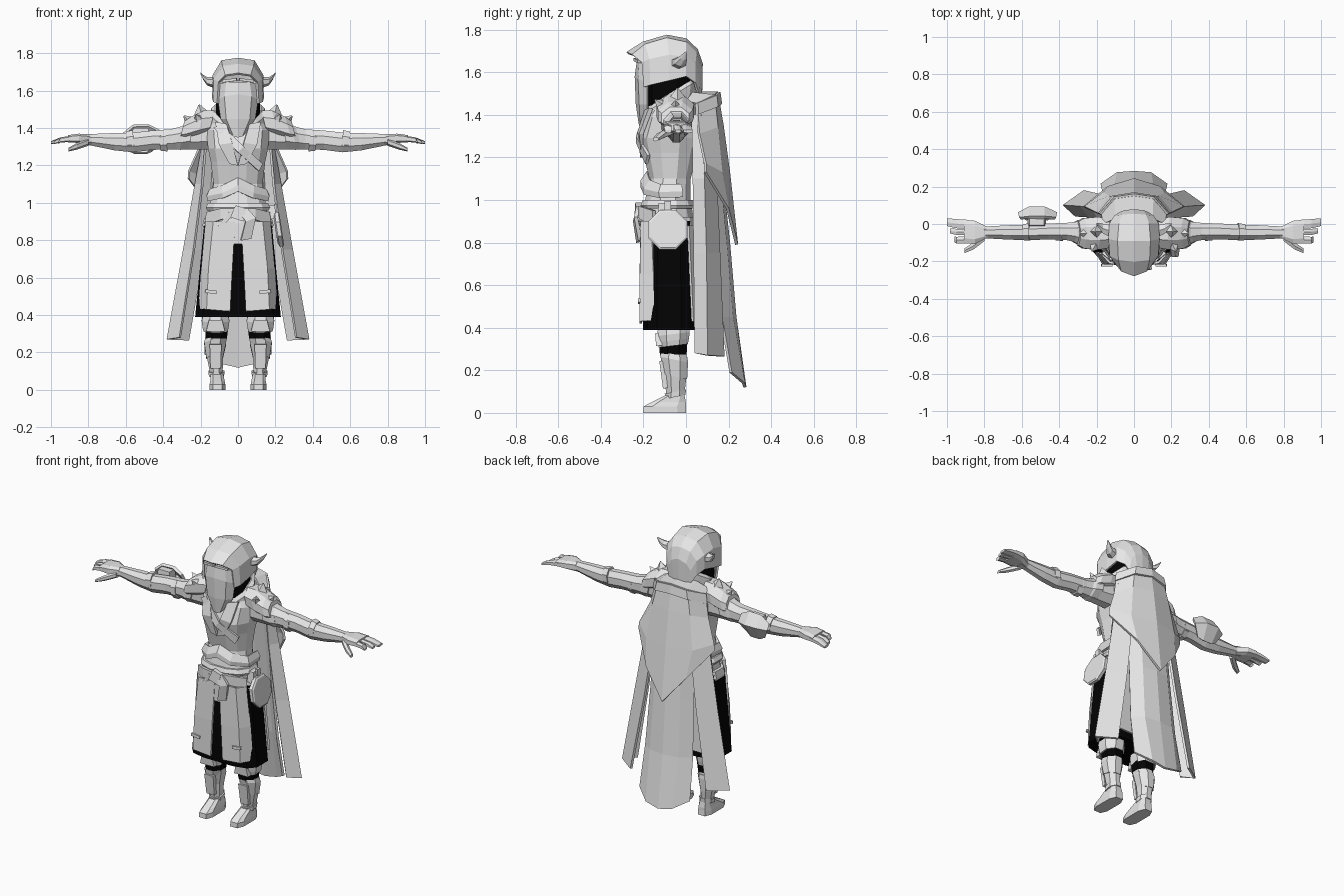
import bpy, bmesh, math
from mathutils import Vector, Matrix


def material(name, c):
    m = bpy.data.materials.new(name)
    m.diffuse_color = (*c, 1)
    return m


GREY = material("light_grey", (0.8, 0.8, 0.8))
BLACK = material("black", (0.001, 0.001, 0.001))


def finish(name, bm, mat=GREY, mirror=False, thick=0, rule=None):
    bmesh.ops.recalc_face_normals(bm, faces=bm.faces)
    me = bpy.data.meshes.new(name)
    if rule:
        for f in bm.faces:
            f.material_index = int(rule(f.calc_center_median()))
    bm.to_mesh(me)
    bm.free()
    me.materials.append(mat)
    me.materials.append(BLACK)
    ob = bpy.data.objects.new(name, me)
    bpy.context.collection.objects.link(ob)
    if mirror:
        m = ob.modifiers.new("mirror", 'MIRROR')
        m.use_clip = True
        m.merge_threshold = 0.0005
    if thick:
        s = ob.modifiers.new("thickness", 'SOLIDIFY')
        s.thickness = thick
        s.offset = 0
    return ob


def loft(name, rings, n=10, axis='z', power=1.0, slope=0, caps=True, **kw):
    """Rings: (position, centre a, centre b, radius a, radius b) along an axis."""
    bm = bmesh.new()
    loops = []
    for t, ca, cb, ra, rb in rings:
        loop = []
        for i in range(n):
            w = 2 * math.pi * (i + 0.5) / n
            c, s = math.cos(w), math.sin(w)
            a = ra * math.copysign(abs(c) ** power, c)
            b = rb * math.copysign(abs(s) ** power, s)
            p = (ca + a, cb + b, t + slope * b) if axis == 'z' else (t + slope * b, ca + a, cb + b)
            loop.append(bm.verts.new(p))
        loops.append(loop)
    for A, B in zip(loops, loops[1:]):
        for i in range(n):
            bm.faces.new((A[i], A[(i + 1) % n], B[(i + 1) % n], B[i]))
    if caps:
        bm.faces.new(loops[0])
        bm.faces.new(loops[-1])
    return finish(name, bm, **kw)


def sheet(name, rows, thick=0.012, mirror=True, **kw):
    """Thin panel through a small grid of points."""
    bm = bmesh.new()
    g = [[bm.verts.new(p) for p in r] for r in rows]
    for A, B in zip(g, g[1:]):
        for i in range(len(A) - 1):
            bm.faces.new((A[i], A[i + 1], B[i + 1], B[i]))
    return finish(name, bm, mirror=mirror, thick=thick, **kw)


def box(name, loc, size, rot=(0, 0, 0), taper=1.0, **kw):
    bm = bmesh.new()
    bmesh.ops.create_cube(bm, size=1)
    R = Matrix.Rotation(rot[2], 4, 'Z') @ Matrix.Rotation(rot[1], 4, 'Y') @ Matrix.Rotation(rot[0], 4, 'X')
    for v in bm.verts:
        k = taper if v.co.z > 0 else 1
        v.co = R @ Vector((v.co.x * size[0] * k, v.co.y * size[1] * k, v.co.z * size[2])) + Vector(loc)
    return finish(name, bm, **kw)


def spike(name, a, b, r, n=4, **kw):
    a, b = Vector(a), Vector(b)
    bm = bmesh.new()
    bmesh.ops.create_cone(bm, segments=n, radius1=r, radius2=0.004, depth=(b - a).length, cap_ends=True)
    bm.transform(Matrix.Translation((a + b) / 2) @ (b - a).to_track_quat('Z', 'Y').to_matrix().to_4x4())
    return finish(name, bm, **kw)


# Head: neck, hood running from brim to nape, face mask, collar and ears
loft("neck", [(1.4, 0, -.08, .118, .1), (1.6, 0, -.08, .122, .11)], 12, power=.8, mat=BLACK)
sheet("hood", [[(0, -.276, 1.69), (.065, -.25, 1.68), (.1, -.205, 1.645), (.108, -.195, 1.53)],
               [(0, -.2, 1.738), (.08, -.19, 1.728), (.124, -.17, 1.66), (.128, -.165, 1.54)],
               [(0, -.09, 1.77), (.085, -.09, 1.757), (.131, -.08, 1.68), (.132, -.08, 1.56)],
               [(0, 0, 1.753), (.078, 0, 1.737), (.127, 0, 1.67), (.128, 0, 1.58)],
               [(0, .05, 1.705), (.062, .045, 1.69), (.102, .04, 1.64), (.102, .04, 1.55)],
               [(0, .073, 1.64), (.05, .068, 1.62), (.075, .058, 1.58), (.075, .056, 1.5)],
               [(0, .07, 1.5), (.03, .068, 1.495), (.05, .062, 1.49), (.07, .055, 1.485)]])
sheet("mask", [[(0, -.226, 1.645), (.06, -.215, 1.645), (.1, -.185, 1.635)],
               [(0, -.235, 1.58), (.07, -.22, 1.57), (.104, -.18, 1.55)],
               [(0, -.23, 1.45), (.06, -.215, 1.45), (.088, -.18, 1.45)],
               [(0, -.215, 1.35), (.022, -.21, 1.358), (.045, -.18, 1.385)]])
box("brow_bar", (.045, -.228, 1.655), (.08, .02, .014), (0, .12, .25), mirror=True)
loft("collar", [(1.38, 0, -.07, .155, .115), (1.485, 0, -.07, .148, .13), (1.505, 0, -.07, .128, .118)],
     12, slope=.62)
loft("ear", [(.115, -.04, 1.64, .042, .032), (.165, -.025, 1.65, .03, .022), (.185, -.01, 1.67, .018, .014),
             (.2, 0, 1.693, .006, .004)], 6, 'x', mirror=True)

# Torso, chest guard and belly guard
loft("torso", [(.85, 0, -.075, .18, .125), (1.0, 0, -.085, .152, .11), (1.1, 0, -.075, .135, .1),
               (1.22, 0, -.075, .15, .13), (1.29, 0, -.075, .165, .148), (1.39, 0, -.065, .175, .125),
               (1.47, 0, -.05, .13, .1)], 12, power=.85)
sheet("lapel", [[(.06, -.185, 1.42), (.12, -.165, 1.43)], [(.03, -.218, 1.32), (.1, -.21, 1.31)],
                [(0, -.205, 1.2), (.045, -.2, 1.21)]], .02)
sheet("chest_strap", [[(-.13, -.185, 1.4), (-.09, -.185, 1.42)], [(0, -.228, 1.27), (.03, -.228, 1.3)],
                      [(.11, -.185, 1.17), (.13, -.175, 1.21)]], .015, mirror=False)
sheet("belly_guard", [[(0, -.178, 1.13), (.08, -.165, 1.09), (.145, -.115, 1.07), (.145, -.02, 1.07)],
                      [(0, -.205, 1.09), (.08, -.19, 1.05), (.16, -.125, 1.035), (.16, -.015, 1.04)],
                      [(0, -.205, 1.06), (.08, -.19, 1.025), (.155, -.12, 1.01), (.155, -.015, 1.015)]], .018)

# Belts, knot, sash tails and hip gear
loft("waist_belt", [(.96, 0, -.085, .17, .125), (.975, 0, -.085, .178, .132), (1.0, 0, -.085, .165, .122)],
     12, power=.85)
loft("hip_belt", [(.865, 0, -.08, .19, .13), (.88, 0, -.08, .196, .136), (.92, 0, -.08, .186, .13)],
     12, power=.85)
box("sash_knot", (.005, -.22, .945), (.075, .045, .07), (0, .3, 0), .8)
sheet("long_sash_tail", [[(0, -.225, .96), (.05, -.225, .97)], [(.04, -.24, .9), (.095, -.235, .92)],
                         [(.015, -.225, .8), (.07, -.215, .81)]], .018, mirror=False)
sheet("short_sash_tail", [[(-.05, -.222, .95), (0, -.225, .97)], [(-.1, -.212, .875), (-.06, -.217, .9)],
                          [(-.155, -.172, .855), (-.13, -.185, .9)]], .018, mirror=False)
sheet("side_sash", [[(.02, -.222, .97), (.09, -.21, .97), (.165, -.15, .95)],
                    [(.02, -.222, .93), (.09, -.21, .91), (.17, -.15, .88)]], .02)
loft("hip_disc", [(.2, -.085, .86, .085, .08), (.208, -.085, .86, .1, .1),
                  (.228, -.085, .86, .1, .1), (.234, -.085, .86, .09, .09)], 8, 'x', slope=-.15)
box("hip_pouch", (.18, -.1, .95), (.045, .07, .07), taper=.8)
box("disc_strap", (.2, -.085, .965), (.015, .03, .06))

# Skirt: dark underlayer, light front panels, centre flap and tabs
loft("skirt", [(.9, 0, -.08, .183, .12), (.6, 0, -.08, .213, .125), (.39, 0, -.08, .234, .125)],
     12, power=.6, mat=BLACK)
box("centre_flap", (0, -.205, .835), (.09, .014, .11))
sheet("skirt_panel", [[(.015, -.208, .9), (.13, -.207, .9), (.17, -.16, .9)],
                      [(.03, -.212, .65), (.155, -.212, .65), (.192, -.15, .65)],
                      [(.042, -.212, .42), (.165, -.212, .43), (.206, -.145, .435)]], .012)
sheet("skirt_back_panel", [[(0, .045, .88), (.13, .045, .88), (.17, .01, .88)],
                           [(0, .052, .43), (.16, .052, .43), (.2, .03, .43)]])
box("skirt_tab", (.145, -.22, .525), (.06, .012, .018), (0, -.12, 0), mirror=True)

# Legs and boots
loft("leg", [(.45, .12, -.06, .07, .07), (.33, .115, -.06, .068, .072), (.275, .115, -.06, .06, .068),
             (.2, .125, -.05, .05, .06), (.08, .115, -.05, .035, .045), (.04, .11, -.05, .035, .045)],
     8, mirror=True, rule=lambda c: c.z > .27)
loft("thigh_wrap", [(.315, .12, -.06, .07, .074), (.34, .12, -.06, .076, .08), (.37, .12, -.06, .08, .084),
                    (.41, .12, -.06, .072, .076)], 8, slope=.12, mirror=True)
box("knee_guard", (.12, -.13, .345), (.1, .03, .06), (.15, 0, 0), .7, mirror=True)
loft("boot_cuff", [(.17, .125, -.05, .048, .06), (.25, .122, -.055, .064, .07), (.275, .12, -.055, .058, .066)],
     8, slope=-.2, mirror=True)
box("shin_guard", (.12, -.105, .18), (.055, .022, .13), (.12, 0, 0), 1.15, mirror=True)
loft("ankle_band", [(.075, .115, -.05, .044, .052), (.1, .115, -.05, .046, .054)], 8, slope=.2, mirror=True)
loft("foot", [(0, .11, -.1, .044, .106), (.03, .11, -.1, .044, .104), (.05, .11, -.082, .04, .085),
              (.085, .113, -.05, .035, .045)], 8, power=.6, mirror=True)

# Arms, shoulder guards and hands
loft("arm", [(.15, -.045, 1.36, .075, .08), (.28, -.045, 1.35, .065, .07), (.36, -.04, 1.34, .05, .058),
             (.46, -.04, 1.335, .046, .056), (.56, -.045, 1.323, .045, .057), (.66, -.045, 1.327, .042, .05),
             (.78, -.045, 1.337, .035, .034), (.83, -.045, 1.34, .04, .028)], 8, 'x', mirror=True)
for x, r in ((.4, .062), (.575, .06)):
    loft("arm_band", [(x - .018, -.042, 1.333, r - .01, r), (x + .018, -.044, 1.33, r - .014, r - .004)],
         8, 'x', slope=.1, mirror=True)
loft("shoulder_guard", [(.14, -.05, 1.43, .085, .07), (.2, -.05, 1.42, .095, .08),
                        (.27, -.05, 1.395, .088, .07), (.3, -.05, 1.385, .07, .055)], 8, 'x', slope=-.25, mirror=True)
loft("upper_arm_guard", [(.25, -.045, 1.36, .078, .076), (.3, -.045, 1.35, .07, .072),
                         (.325, -.045, 1.345, .055, .058)], 8, 'x', slope=-.15, mirror=True)
spike("shoulder_spike", (.19, -.04, 1.45), (.208, -.04, 1.525), .06, mirror=True)
spike("front_stud", (.2, -.1, 1.43), (.225, -.145, 1.47), .045, mirror=True)
spike("outer_stud", (.24, -.05, 1.42), (.29, -.05, 1.465), .045, mirror=True)
loft("palm", [(.79, -.045, 1.338, .034, .03), (.85, -.045, 1.345, .065, .026),
              (.91, -.04, 1.343, .066, .02)], 8, 'x', power=.6, mirror=True)
for i, (tip, r) in enumerate(((.96, .02), (.985, .018), (1.0, .027))):
    y = -.086 + i * .042
    loft("finger", [(.89, y, 1.343, r, .016), (.95, y * 1.05 + .004, 1.336, r, .014),
                    (tip, y * 1.1 + .012, 1.322, r * .85, .008)], 6, 'x', power=.7, mirror=True)
loft("thumb", [(.8, -.07, 1.325, .025, .02), (.86, -.118, 1.303, .022, .018),
               (.905, -.142, 1.285, .015, .01)], 6, 'x', mirror=True)

# Forearm shield on one side
sheet("forearm_shield", [[(-.61, .03, 1.37), (-.56, .035, 1.412), (-.48, .035, 1.415), (-.42, .03, 1.385)],
                         [(-.615, .055, 1.34), (-.56, .085, 1.35), (-.48, .085, 1.35), (-.415, .055, 1.34)],
                         [(-.58, .025, 1.28), (-.55, .035, 1.265), (-.49, .035, 1.265), (-.46, .025, 1.28)]],
      .018, mirror=False)
box("shield_mount", (-.52, .02, 1.355), (.1, .07, .09), taper=.8)

# Cape: shoulder mantle, back tail and side tails
sheet("mantle", [[(0, .04, 1.5), (.1, .03, 1.5), (.16, 0, 1.46)],
                 [(0, .145, 1.505), (.1, .13, 1.49), (.17, .05, 1.45)],
                 [(0, .17, 1.35), (.13, .145, 1.34), (.2, .06, 1.31)],
                 [(0, .2, 1.13), (.16, .165, 1.13), (.262, .09, 1.17)],
                 [(0, .238, .79), (.14, .195, .96), (.265, .09, 1.13)]], .014)
sheet("mantle_rim", [[(0, .15, 1.505), (.1, .135, 1.49), (.175, .05, 1.455)],
                     [(0, .158, 1.45), (.11, .142, 1.435), (.183, .052, 1.4)]], .024)
sheet("cape_back", [[(0, .14, 1.35), (.08, .135, 1.35), (.13, .1, 1.35)],
                    [(0, .2, .8), (.09, .185, .8), (.15, .135, .8)],
                    [(0, .23, .45), (.1, .215, .45), (.165, .165, .45)],
                    [(0, .277, .12), (.09, .27, .14), (.175, .21, .19)]], .014)
sheet("cape_side", [[(.08, .12, 1.4), (.17, .07, 1.4), (.165, .03, 1.4)],
                    [(.13, .14, 1.1), (.225, .085, 1.1), (.19, .035, 1.1)],
                    [(.18, .155, .75), (.287, .095, .75), (.235, .04, .75)],
                    [(.265, .175, .265), (.375, .1, .27), (.31, .045, .28)]], .014)
